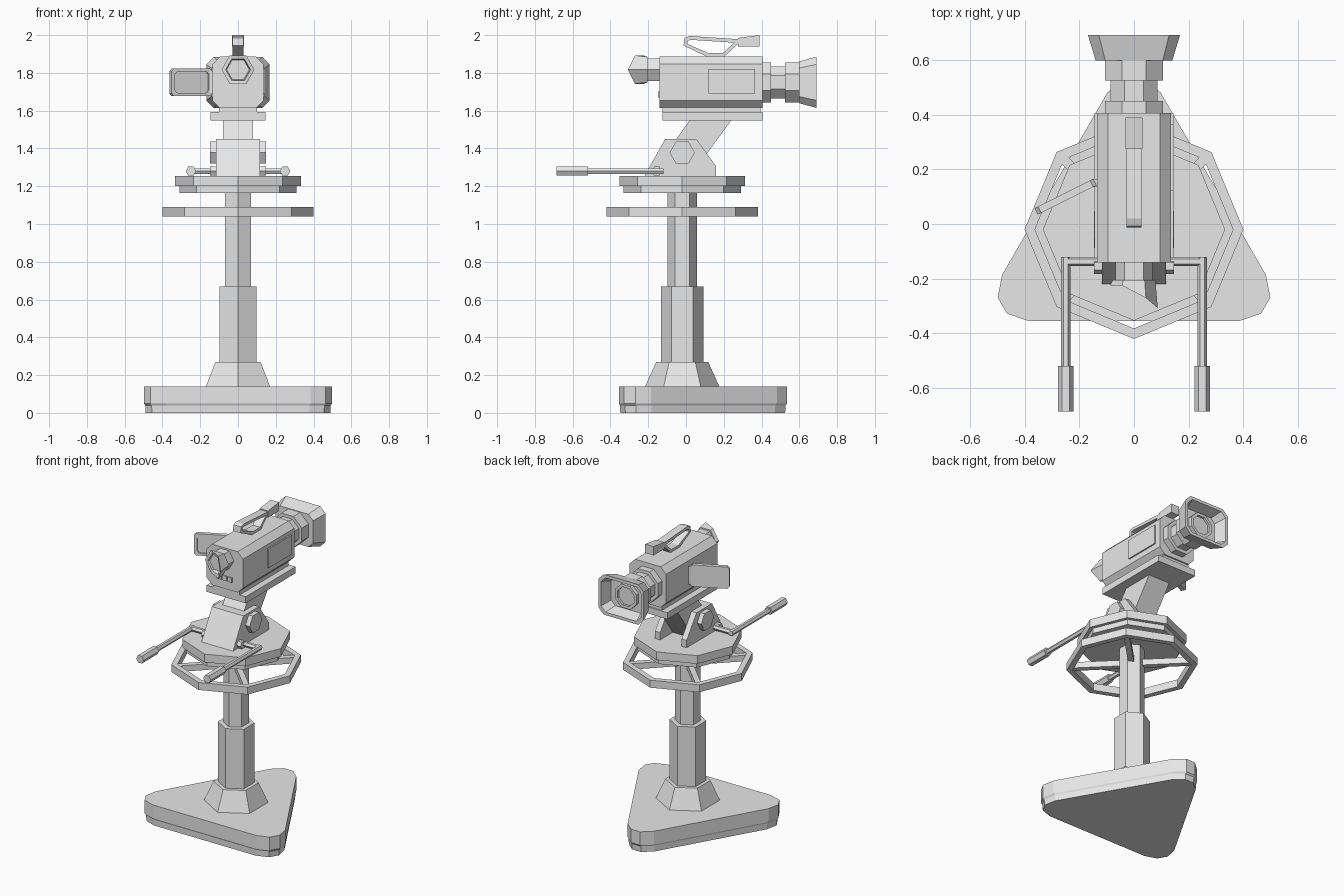
import bpy, bmesh, math
from mathutils import Vector, Matrix

cube = bpy.data.objects.get("Cube")
if cube:
    bpy.data.objects.remove(cube, do_unlink=True)

grey = bpy.data.materials.new("light_grey")
grey.use_nodes = True
grey.diffuse_color = (0.8, 0.8, 0.8, 1)
grey.node_tree.nodes["Principled BSDF"].inputs["Base Color"].default_value = (0.8, 0.8, 0.8, 1)

AXIS = -0.02    # y of the pedestal axis
LENS_Z = 1.75   # height of the lens axis


def loft(name, rings, cyclic=False, matrix=None):
    """Skin matching rings of points; cap the ends, or join last to first."""
    bm = bmesh.new()
    loops = [[bm.verts.new(p) for p in ring] for ring in rings]
    pairs = list(zip(loops, loops[1:]))
    if cyclic:
        pairs.append((loops[-1], loops[0]))
    else:
        bm.faces.new(loops[0])
        bm.faces.new(loops[-1])
    for a, b in pairs:
        for i in range(len(a)):
            j = (i + 1) % len(a)
            bm.faces.new((a[i], a[j], b[j], b[i]))
    bmesh.ops.recalc_face_normals(bm, faces=bm.faces)
    if matrix:
        bm.transform(matrix)
    mesh = bpy.data.meshes.new(name)
    bm.to_mesh(mesh)
    bm.free()
    mesh.materials.append(grey)
    obj = bpy.data.objects.new(name, mesh)
    bpy.context.collection.objects.link(obj)
    return obj


def ngon(n, r, turn=0.0):
    return [(r * math.cos(turn + math.tau * i / n), r * math.sin(turn + math.tau * i / n)) for i in range(n)]


def chamfered(w, h, c):
    """Rectangle of half sizes w, h with cut corners."""
    return [(w, c - h), (w, h - c), (w - c, h), (c - w, h),
            (-w, h - c), (-w, c - h), (c - w, -h), (w - c, -h)]


def flat(pts, z):           # ring lying level around the pedestal axis
    return [(x, y + AXIS, z) for x, y in pts]


def upright(pts, y, zc):    # ring facing along y
    return [(x, y, z + zc) for x, z in pts]


def side(pts, x):           # ring of (y, z) points facing along x
    return [(x, y, z) for y, z in pts]


def box(name, x0, x1, y0, y1, z0, z1, matrix=None):
    pts = [(x0, y0), (x1, y0), (x1, y1), (x0, y1)]
    return loft(name, [[(x, y, z) for x, y in pts] for z in (z0, z1)], matrix=matrix)


# Rounded triangular base
corner = [(-41, 0.51), (-33.5, 0.557), (-26.5, 0.557), (-19, 0.51)]
tri = [(r * math.cos(math.radians(a + t)), r * math.sin(math.radians(a + t)))
       for t in (0, 120, 240) for a, r in corner]
loft("base", [flat([(x * s, y * s) for x, y in tri], z)
              for s, z in ((0.98, 0), (0.985, 0.04), (1, 0.05), (1, 0.14))])

# Telescopic hexagonal column
for name, r0, r1, z0, z1 in (("column_foot", 0.196, 0.138, 0.14, 0.27),
                             ("lower_column", 0.112, 0.112, 0.27, 0.67),
                             ("upper_column", 0.078, 0.078, 0.67, 1.17)):
    loft(name, [flat(ngon(6, r, math.pi / 6), z) for r, z in ((r0, z0), (r1, z1))])

# Steering ring with four spokes
loft("steering_ring", [flat(ngon(8, r), z) for r, z in
                       ((0.4, 1.04), (0.4, 1.09), (0.362, 1.09), (0.362, 1.04))], cyclic=True)
for i in range(4):
    turn = Matrix.Translation((0, AXIS, 0)) @ Matrix.Rotation(math.pi / 4 + i * math.pi / 2, 4, "Z")
    box("ring_spoke", 0.05, 0.37, -0.018, 0.018, 1.045, 1.085, turn)

# Octagonal turntable
loft("turntable", [flat(ngon(8, r), z) for r, z in
                   ((0.31, 1.165), (0.31, 1.2), (0.333, 1.2), (0.333, 1.255))])

# Tilt head: two cheeks, a front filler and a leaning arm
cheek = [(-0.22, 1.255), (0.16, 1.255), (0.16, 1.305), (0.055, 1.45), (-0.11, 1.45)]
filler = [(-0.22, 1.255), (-0.02, 1.255), (0.0, 1.45), (-0.11, 1.45)]
arm = [(0.02, 1.55), (0.24, 1.55), (0.025, 1.255), (-0.19, 1.255)]
loft("head_front", [side(filler, x) for x in (-0.08, 0.08)])
loft("tilt_arm", [side(arm, x) for x in (-0.08, 0.08)])
for s in (-1, 1):
    loft("head_cheek", [side(cheek, s * x) for x in (0.08, 0.117)])
    knob = [(y + AXIS, z + 1.378) for y, z in ngon(6, 0.067)]
    loft("tilt_knob", [side(knob, s * x) for x in (0.11, 0.147)])
    # Pan handles
    boss = [(y - 0.155, z + 1.28) for y, z in ngon(6, 0.027)]
    loft("handle_boss", [side(boss, s * x) for x in (0.1, 0.147)])
    bar = [(y - 0.137, z + 1.28) for y, z in ngon(6, 0.017)]
    loft("handle_crossbar", [side(bar, s * x) for x in (0.1, 0.25)])
    for name, r, y0, y1 in (("handle_bar", 0.017, -0.53, -0.12), ("handle_grip", 0.028, -0.685, -0.52)):
        ring = [(x + s * 0.249, z) for x, z in ngon(6, r)]
        loft(name, [upright(ring, y, 1.28) for y in (y0, y1)])

# Mounting plate and camera body
box("mounting_plate", -0.145, 0.145, -0.125, 0.405, 1.548, 1.592)
box("plate_riser", -0.1, 0.1, -0.125, 0.395, 1.592, 1.62)
loft("camera_body", [upright(chamfered(0.135, 0.137, 0.04), y, LENS_Z) for y in (-0.14, 0.405)])
box("side_panel", 0.13, 0.144, 0.12, 0.365, 1.69, 1.82)
for x in (-0.04, 0, 0.04):
    box("front_button", x - 0.016, x + 0.016, -0.147, -0.135, 1.67, 1.702)

# Lens barrel: stepped octagons
lens = []
for half, y in ((0.106, 0.4), (0.106, 0.45), (0.085, 0.45), (0.085, 0.525), (0.106, 0.525), (0.106, 0.61)):
    lens.append(upright(ngon(8, half / math.cos(math.pi / 8), math.pi / 8), y, LENS_Z))
loft("lens_barrel", lens)
loft("front_element", [upright(ngon(8, r, math.pi / 8), y, LENS_Z)
                       for r, y in ((0.085, 0.6), (0.085, 0.64), (0.065, 0.64), (0.065, 0.625))])

# Flared rectangular hood, open at the end
loft("lens_hood", [upright(chamfered(w, h, c), y, LENS_Z) for w, h, c, y in
                   ((0.14, 0.11, 0.035, 0.597), (0.168, 0.135, 0.04, 0.69),
                    (0.148, 0.115, 0.033, 0.69), (0.125, 0.095, 0.03, 0.615))])

# Viewfinder tube and eyecup with a side flap
EYE_Z = 1.817
loft("viewfinder_tube", [upright(ngon(6, 0.068), y, EYE_Z) for y in (-0.215, -0.13)])


def cup_edge(r):
    ring = []
    for x, z in ngon(6, r):
        reach = -0.225 - max(0, x + 0.01) * 0.85
        ring.append((x, reach, z + EYE_Z))
    return ring


loft("eyecup", [upright(ngon(6, 0.078), -0.205, EYE_Z), cup_edge(0.087), cup_edge(0.066),
                upright(ngon(6, 0.06), -0.217, EYE_Z)])

# Carrying handle loop with a rear block
outer = [(-0.013, 1.945), (-0.008, 1.985), (0.02, 1.995), (0.3, 1.977), (0.2, 1.884), (0.115, 1.884)]
inner = [(0.007, 1.953), (0.01, 1.97), (0.025, 1.975), (0.255, 1.96), (0.195, 1.905), (0.118, 1.905)]
loft("carry_handle", [side(outer, -0.028), side(outer, 0.028), side(inner, 0.028), side(inner, -0.028)],
     cyclic=True)
block = [(0.275, 1.94), (0.39, 1.94), (0.39, 2.0), (0.275, 1.985)]
loft("handle_block", [side(block, x) for x in (-0.031, 0.031)])

# Swung-out monitor with a recessed screen
swing = Matrix.Translation((-0.25, 0.1, LENS_Z)) @ Matrix.Rotation(math.radians(26.6), 4, "Z")
loft("monitor", [upright(chamfered(w, h, 0.014), y, 0) for w, h, y in
                 ((0.12, 0.073, 0.013), (0.12, 0.073, -0.013), (0.1, 0.057, -0.013), (0.1, 0.057, -0.005))],
     matrix=swing)
box("monitor_hinge", -0.155, -0.13, 0.135, 0.165, 1.69, 1.81)
